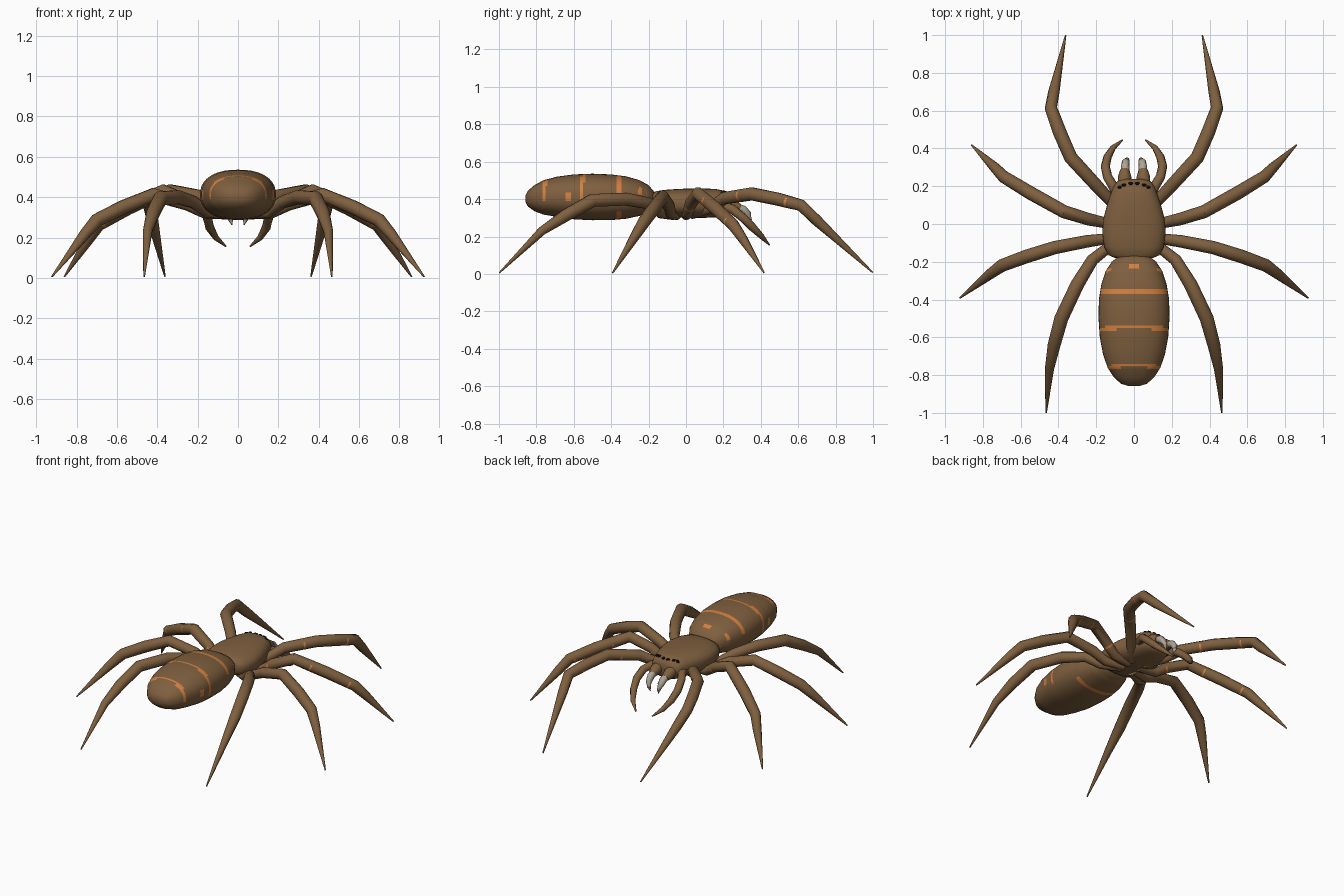
import bpy, bmesh, math
from mathutils import Vector


def material(name, rgb):
    m = bpy.data.materials.new(name)
    m.diffuse_color = (*rgb, 1)
    return m


BROWN = material("brown", (0.21, 0.115, 0.049))
ORANGE = material("orange", (0.65, 0.215, 0.05))
BLACK = material("black", (0.004, 0.003, 0.003))
BONE = material("bone grey", (0.42, 0.37, 0.30))


def skin(name, rings, mats, rule=None, mirror=False):
    """Skin a list of vertex rings, cap both ends, colour faces by rule."""
    bm = bmesh.new()
    loops = [[bm.verts.new(p) for p in r] for r in rings]
    n = len(loops[0])
    for a, b in zip(loops, loops[1:]):
        for i in range(n):
            j = (i + 1) % n
            bm.faces.new((a[i], a[j], b[j], b[i]))
    bm.faces.new(loops[0])
    bm.faces.new(loops[-1])
    bmesh.ops.recalc_face_normals(bm, faces=bm.faces)
    if rule:
        for f in bm.faces:
            f.material_index = int(rule(f.calc_center_median(), f.normal))
    me = bpy.data.meshes.new(name)
    bm.to_mesh(me)
    bm.free()
    for m in mats:
        me.materials.append(m)
    ob = bpy.data.objects.new(name, me)
    bpy.context.collection.objects.link(ob)
    if mirror:
        ob.modifiers.new("Mirror", 'MIRROR').use_mirror_merge = False
    bpy.ops.object.select_all(action='DESELECT')
    ob.select_set(True)
    bpy.context.view_layer.objects.active = ob
    bpy.ops.object.shade_smooth_by_angle(angle=math.radians(40))
    return ob


def body(name, profile, cuts, power, mats, rule=None, n=40):
    """Rounded body along y from (y, half width, top, bottom) stations."""
    def station(y):
        for a, b in zip(profile, profile[1:]):
            if a[0] <= y <= b[0]:
                t = (y - a[0]) / (b[0] - a[0])
                return [u + (v - u) * t for u, v in zip(a, b)]
    ys = sorted({p[0] for p in profile} | set(cuts))
    rings = []
    for y, w, top, bot in map(station, ys):
        ring = []
        for i in range(n):
            t = 2 * math.pi * i / n
            c, s = math.cos(t), math.sin(t)
            x = math.copysign(abs(c) ** (2 / power), c) * w
            z = math.copysign(abs(s) ** (2 / power), s) * (top - bot) / 2
            ring.append((x, y, z + (top + bot) / 2))
        rings.append(ring)
    return skin(name, rings, mats, rule)


def limb(name, pts, bands=(), n=10, mat=BROWN):
    """Tapered tube through (x, y, z, radius); bands are (segment, fraction)."""
    path, marks = [], []
    for k, p in enumerate(pts):
        path.append(Vector(p))
        for seg, t in bands:
            if seg == k:
                a, b = Vector(p), Vector(pts[k + 1])
                h = 0.006 / (b - a).length
                path += [a.lerp(b, t - h), a.lerp(b, t + h)]
                marks.append((a.lerp(b, t).to_3d(), (b - a).to_3d().normalized()))
    pos = [p.to_3d() for p in path]
    rings = []
    for k, p in enumerate(pos):
        d_in = (p - pos[max(k - 1, 0)]).normalized()
        d_out = (pos[min(k + 1, len(pos) - 1)] - p).normalized()
        d = (d_in + d_out).normalized()
        side = d.cross(Vector((0, 0, 1))).normalized()
        up = side.cross(d)
        r = path[k].w
        rings.append([p + r * (math.cos(a) * side + math.sin(a) * up)
                      for a in (2 * math.pi * i / n for i in range(n))])

    def banded(c, nrm):
        # faces on the rear and under side that lie inside a band
        return (nrm.z < -0.2 or (nrm.z < 0.45 and nrm.y < 0)) and any(
            (c - m).length < 0.05 and abs((c - m).dot(d)) < 0.004 for m, d in marks)
    return skin(name, rings, [mat, ORANGE], banded if bands else None, mirror=True)


# Abdomen with cross stripes and side spots
CUTS = [-0.768, -0.752, -0.74, -0.645, -0.615, -0.566, -0.55, -0.537,
        -0.371, -0.345, -0.256, -0.236, -0.212]


def abdomen_colour(c, nrm):
    y, z, side = c.y, c.z, abs(c.x)
    if -0.371 < y < -0.345:
        return z > 0.43 or z < 0.34
    if -0.566 < y < -0.55:
        return side > 0.1 and 0.37 < z < 0.52
    if -0.55 < y < -0.537:
        return side < 0.15 and z > 0.45
    if -0.768 < y < -0.752:
        return side > 0.075 and 0.39 < z < 0.5
    if -0.752 < y < -0.74:
        return side < 0.115 and z > 0.45
    if -0.645 < y < -0.615:
        return 0.385 < z < 0.435
    if -0.256 < y < -0.236:
        return 0.42 < z < 0.46
    if -0.236 < y < -0.212:
        return side < 0.022 and z > 0.45
    return False


body("abdomen", [
    (-0.858, 0.03, 0.42, 0.385), (-0.845, 0.07, 0.445, 0.36),
    (-0.81, 0.108, 0.475, 0.335), (-0.76, 0.14, 0.502, 0.317),
    (-0.69, 0.164, 0.52, 0.305), (-0.6, 0.181, 0.532, 0.292),
    (-0.5, 0.188, 0.536, 0.287), (-0.4, 0.186, 0.532, 0.288),
    (-0.32, 0.173, 0.522, 0.295), (-0.25, 0.15, 0.502, 0.31),
    (-0.2, 0.118, 0.475, 0.33), (-0.175, 0.085, 0.445, 0.35),
    (-0.16, 0.045, 0.42, 0.37)],
    CUTS, 2.3, [BROWN, ORANGE], abdomen_colour)

# Head and thorax shield
body("thorax", [
    (-0.18, 0.1, 0.43, 0.345), (-0.165, 0.135, 0.441, 0.325),
    (-0.12, 0.158, 0.449, 0.31), (-0.05, 0.168, 0.454, 0.302),
    (0.02, 0.164, 0.457, 0.3), (0.1, 0.143, 0.457, 0.3),
    (0.16, 0.123, 0.454, 0.303), (0.2, 0.108, 0.446, 0.307),
    (0.225, 0.09, 0.432, 0.315), (0.238, 0.06, 0.41, 0.335)],
    [], 2.5, [BROWN])

# Legs, right side mirrored to the left
limb("front_leg", [
    (0.04, 0.03, 0.32, 0.027), (0.13, 0.13, 0.35, 0.03), (0.2, 0.205, 0.405, 0.034),
    (0.335, 0.352, 0.428, 0.036), (0.395, 0.49, 0.4, 0.036), (0.44, 0.615, 0.367, 0.033),
    (0.424, 0.7, 0.285, 0.03), (0.362, 0.998, 0.008, 0.004)],
    [(2, 0.6), (4, 0.4)])
limb("second_leg", [
    (0.04, 0.0, 0.315, 0.027), (0.16, 0.008, 0.32, 0.029), (0.24, 0.025, 0.375, 0.033),
    (0.37, 0.065, 0.43, 0.035), (0.55, 0.165, 0.345, 0.036), (0.69, 0.25, 0.265, 0.033),
    (0.74, 0.302, 0.19, 0.027), (0.86, 0.418, 0.006, 0.004)],
    [(1, 0.75), (3, 0.5), (4, 0.8)])
limb("third_leg", [
    (0.04, -0.05, 0.315, 0.027), (0.16, -0.08, 0.32, 0.029), (0.25, -0.092, 0.365, 0.033),
    (0.42, -0.125, 0.412, 0.035), (0.57, -0.172, 0.35, 0.036), (0.7, -0.22, 0.285, 0.034),
    (0.76, -0.264, 0.215, 0.028), (0.922, -0.392, 0.006, 0.004)])
limb("rear_leg", [
    (0.04, -0.07, 0.315, 0.027), (0.15, -0.135, 0.325, 0.029), (0.22, -0.19, 0.375, 0.032),
    (0.3, -0.32, 0.4, 0.036), (0.385, -0.5, 0.393, 0.037), (0.423, -0.64, 0.315, 0.034),
    (0.448, -0.77, 0.23, 0.024), (0.465, -0.998, 0.006, 0.004)])

# Curved feelers beside the mouth
limb("feeler", [
    (0.08, 0.12, 0.36, 0.024), (0.11, 0.2, 0.365, 0.026), (0.14, 0.25, 0.345, 0.025),
    (0.152, 0.305, 0.3, 0.024), (0.14, 0.355, 0.25, 0.022),
    (0.11, 0.405, 0.2, 0.015), (0.06, 0.445, 0.156, 0.004)])

# Jaws and pale fangs
limb("jaw", [
    (0.05, 0.18, 0.375, 0.035), (0.05, 0.25, 0.365, 0.036), (0.048, 0.288, 0.35, 0.024)])
limb("fang", [
    (0.048, 0.26, 0.36, 0.022), (0.046, 0.305, 0.345, 0.023),
    (0.043, 0.33, 0.32, 0.02), (0.037, 0.34, 0.29, 0.013),
    (0.03, 0.335, 0.262, 0.003)], mat=BONE)

# Row of flat eyes
for x, y, z, tilt in [(0.076, 0.196, 0.434, 25), (0.054, 0.207, 0.439, 12), (0.017, 0.215, 0.438, 0)]:
    for s in (-1, 1):
        bpy.ops.mesh.primitive_uv_sphere_add(
            segments=10, ring_count=6, radius=0.01, location=(s * x, y, z),
            rotation=(math.radians(-28), math.radians(s * tilt), 0))
        eye = bpy.context.object
        eye.name = "eye"
        eye.scale = (1.25, 1, 0.5)
        eye.data.materials.append(BLACK)
        bpy.ops.object.shade_smooth()
